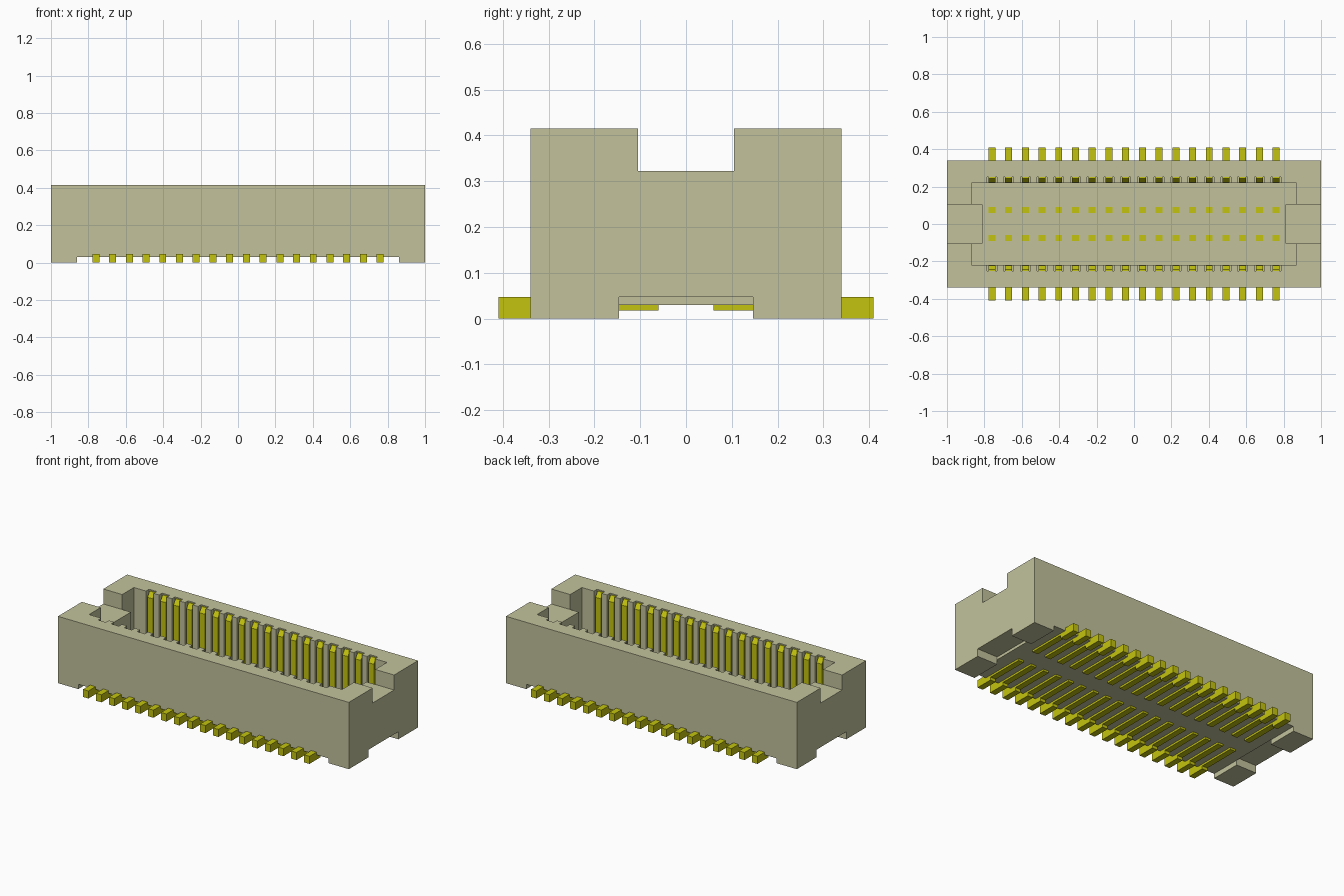
import bpy, bmesh

cube = bpy.data.objects.get("Cube")
if cube:
    bpy.data.objects.remove(cube, do_unlink=True)

# Main dimensions
PINS, PITCH, PIN_W, SLOT_W = 18, 0.0894, 0.037, 0.053
HALF_Y, TOP, FLOOR = 0.34, 0.415, 0.10
PIN_X = [(i - (PINS - 1) / 2) * PITCH for i in range(PINS)]


def material(name, rgb):
    m = bpy.data.materials.new(name)
    m.use_nodes = True
    m.diffuse_color = (*rgb, 1)
    m.node_tree.nodes["Principled BSDF"].inputs["Base Color"].default_value = (*rgb, 1)
    return m


beige = material("beige plastic", (0.54, 0.54, 0.335))
gold = material("yellow metal", (0.55, 0.55, 0.005))


def add_object(name, bm, mat):
    bmesh.ops.recalc_face_normals(bm, faces=bm.faces[:])
    mesh = bpy.data.meshes.new(name)
    bm.to_mesh(mesh)
    bm.free()
    mesh.materials.append(mat)
    obj = bpy.data.objects.new(name, mesh)
    bpy.context.collection.objects.link(obj)
    return obj


def extrude_x(bm, profile, x0, x1):
    """Extrude a closed (y, z) outline from x0 to x1."""
    a = [bm.verts.new((x0, y, z)) for y, z in profile]
    b = [bm.verts.new((x1, y, z)) for y, z in profile]
    bm.faces.new(a)
    bm.faces.new(b[::-1])
    for i in range(len(a)):
        j = (i + 1) % len(a)
        bm.faces.new((a[i], b[i], b[j], a[j]))


def boxes(name, ranges, mat):
    """One object made of boxes given as (x0, x1, y0, y1, z0, z1)."""
    bm = bmesh.new()
    for x0, x1, y0, y1, z0, z1 in ranges:
        extrude_x(bm, [(y0, z0), (y1, z0), (y1, z1), (y0, z1)], x0, x1)
    return add_object(name, bm, mat)


def cut(target, ranges):
    cutter = boxes("cutter", ranges, beige)
    cutter.hide_render = True
    mod = target.modifiers.new("cut", 'BOOLEAN')
    mod.operation, mod.solver, mod.object = 'DIFFERENCE', 'EXACT', cutter
    bpy.context.view_layer.objects.active = target
    bpy.ops.object.modifier_apply(modifier=mod.name)
    bpy.data.objects.remove(cutter, do_unlink=True)


def span(s, a, b):
    """Range a..b mirrored to the side given by sign s."""
    return (a, b) if s > 0 else (-b, -a)


SIDES = (-1, 1)
housing = boxes("housing", [(-1, 1, -HALF_Y, HALF_Y, 0, TOP)], beige)

# Mating cavity, with recesses either side of the end blocks
cut(housing, [(-0.81, 0.81, -0.22, 0.22, FLOOR, 0.6)])
cut(housing, [(*span(sx, 0.80, 0.87), *span(sy, 0.105, 0.22), FLOOR, 0.6)
              for sx in SIDES for sy in SIDES])
# Keying notches in the end walls
cut(housing, [(*span(s, 0.79, 1.1), -0.105, 0.105, 0.322, 0.6) for s in SIDES])
# Raised underside and gaps between the corner feet
cut(housing, [(-0.86, 0.86, -0.5, 0.5, -0.1, 0.03)])
cut(housing, [(*span(s, 0.86, 1.1), -0.146, 0.146, -0.1, 0.047) for s in SIDES])
# Contact slots in the long cavity walls
cut(housing, [(x - SLOT_W / 2, x + SLOT_W / 2, *span(s, 0.21, 0.25), FLOOR + 0.01, 0.6)
              for s in SIDES for x in PIN_X])

# Contacts: tail, wall blade with sloped tip, underside lead and inner post
contact = [(0.41, 0), (0.41, 0.047), (0.252, 0.047), (0.252, 0.408), (0.244, 0.408),
           (0.222, 0.378), (0.222, 0.05), (0.09, 0.05), (0.09, FLOOR + 0.004),
           (0.06, FLOOR + 0.004), (0.06, 0.018), (0.30, 0.018), (0.30, 0)]
for s, name in ((-1, "front_contacts"), (1, "back_contacts")):
    bm = bmesh.new()
    for x in PIN_X:
        extrude_x(bm, [(s * y, z) for y, z in contact], x - PIN_W / 2, x + PIN_W / 2)
    add_object(name, bm, gold)
